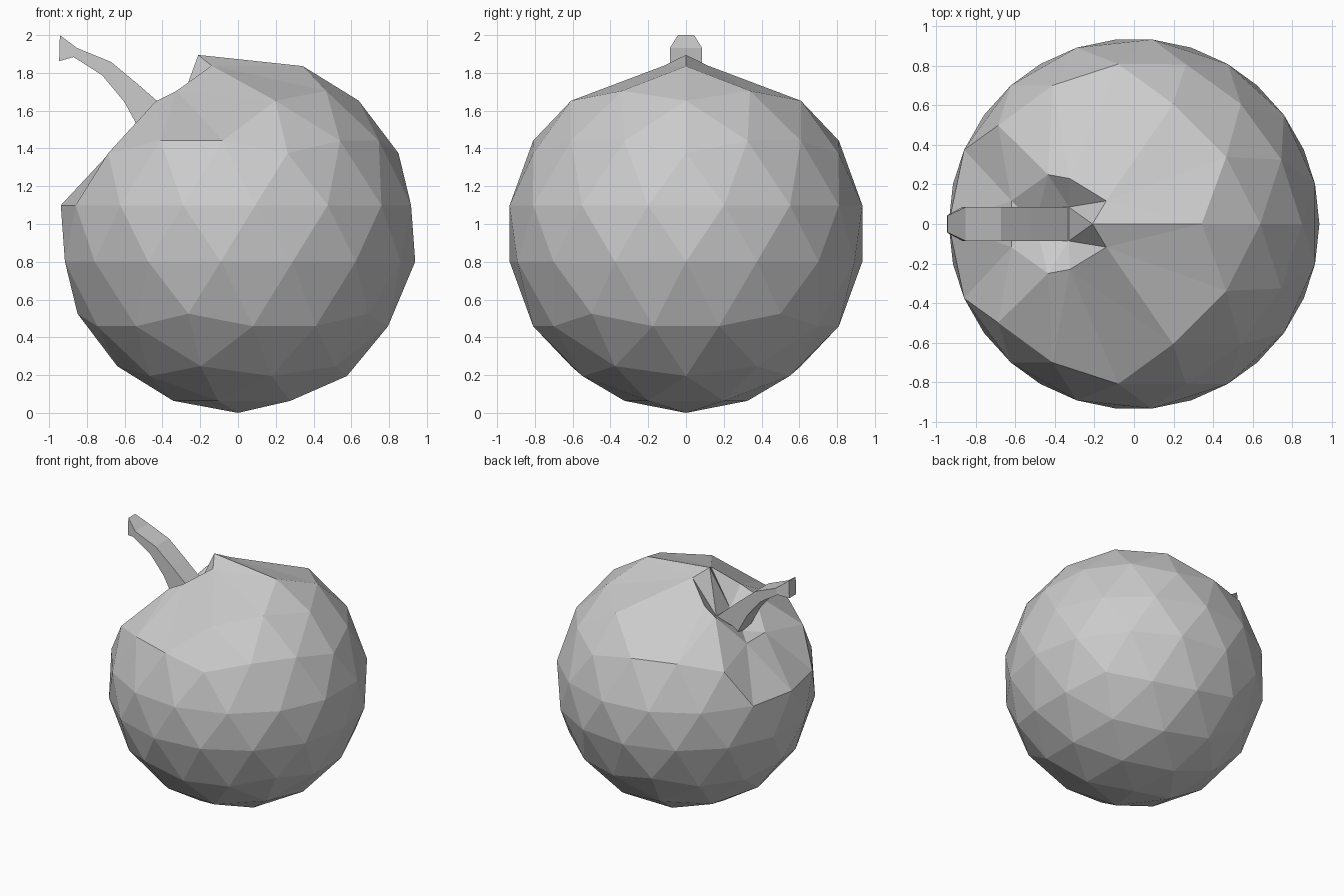
import bpy, bmesh, math
from mathutils import Vector

if "Cube" in bpy.data.objects:
    bpy.data.objects.remove(bpy.data.objects["Cube"])

R = 0.95
THETA = math.acos(1 / math.sqrt(5))   # angle along one icosahedron edge


def add_object(name, bm):
    bmesh.ops.recalc_face_normals(bm, faces=bm.faces)
    mesh = bpy.data.meshes.new(name)
    bm.to_mesh(mesh)
    bm.free()
    obj = bpy.data.objects.new(name, mesh)
    bpy.context.collection.objects.link(obj)
    return obj


# Body: icosahedron with every edge split in three, pushed out to a sphere
base = bmesh.new()
bmesh.ops.create_icosphere(base, subdivisions=1, radius=1)
bm = bmesh.new()
for f in base.faces:
    a, b, c = (v.co.normalized() for v in f.verts)
    grid = {}
    for i in range(4):
        for j in range(4 - i):
            w = [math.sin(n * THETA / 3) for n in (i, j, 3 - i - j)]
            p = (a * w[0] + b * w[1] + c * w[2]).normalized()
            if abs(p.z) < 0.25:      # keep the two middle rows level
                z = math.copysign(0.157, p.z)
                xy = Vector((p.x, p.y, 0)).normalized() * math.sqrt(1 - z * z)
                p = Vector((xy.x, xy.y, z))
            grid[i, j] = bm.verts.new(p * R + Vector((0, 0, R)))
    for i in range(3):
        for j in range(3 - i):
            bm.faces.new((grid[i, j], grid[i + 1, j], grid[i, j + 1]))
            if i + j < 2:
                bm.faces.new((grid[i + 1, j], grid[i + 1, j + 1], grid[i, j + 1]))
base.free()
bmesh.ops.remove_doubles(bm, verts=bm.verts, dist=0.001)

# Stem pit: pull the points near the top into a rim and a hollow (mirrored in y)
pulls = [
    ((0, 0, 1.90), (-0.21, 0, 1.895)),
    ((0.106, 0.326, 1.836), (-0.14, 0.117, 1.838)),
    ((-0.178, 0.549, 1.705), (-0.325, 0.23, 1.705)),
    ((-0.517, 0.376, 1.653), (-0.435, 0.25, 1.65)),
    ((-0.795, 0.175, 1.44), (-0.62, 0.118, 1.44)),
    ((-0.277, 0.20, 1.836), (-0.33, 0.086, 1.57)),
    ((-0.577, 0, 1.705), (-0.50, 0, 1.465)),
]
moves = []
for old, new in pulls:
    for s in ((1, -1) if old[1] else (1,)):
        o = Vector((old[0], old[1] * s, old[2]))
        v = min(bm.verts, key=lambda q: (q.co - o).length)
        moves.append((v, (new[0], new[1] * s, new[2])))
for v, co in moves:
    v.co = co
add_object("fruit_body", bm)

# Stem: four-sided sections (top x, z, bottom x, z, half width)
sections = [
    (-0.34, 1.50, -0.47, 1.42, 0.075),
    (-0.335, 1.57, -0.505, 1.47, 0.085),
    (-0.524, 1.735, -0.603, 1.648, 0.085),
    (-0.672, 1.858, -0.72, 1.788, 0.085),
    (-0.853, 1.932, -0.87, 1.884, 0.085),
    (-0.943, 2.0, -0.947, 1.862, 0.043),
]
bm = bmesh.new()
rings = [[bm.verts.new(p) for p in ((tx, -w, tz), (tx, w, tz), (bx, w, bz), (bx, -w, bz))]
         for tx, tz, bx, bz, w in sections]
for r0, r1 in zip(rings, rings[1:]):
    for k in range(4):
        bm.faces.new((r0[k], r0[(k + 1) % 4], r1[(k + 1) % 4], r1[k]))
bm.faces.new(rings[0])
bm.faces.new(rings[-1])
add_object("stem", bm)
